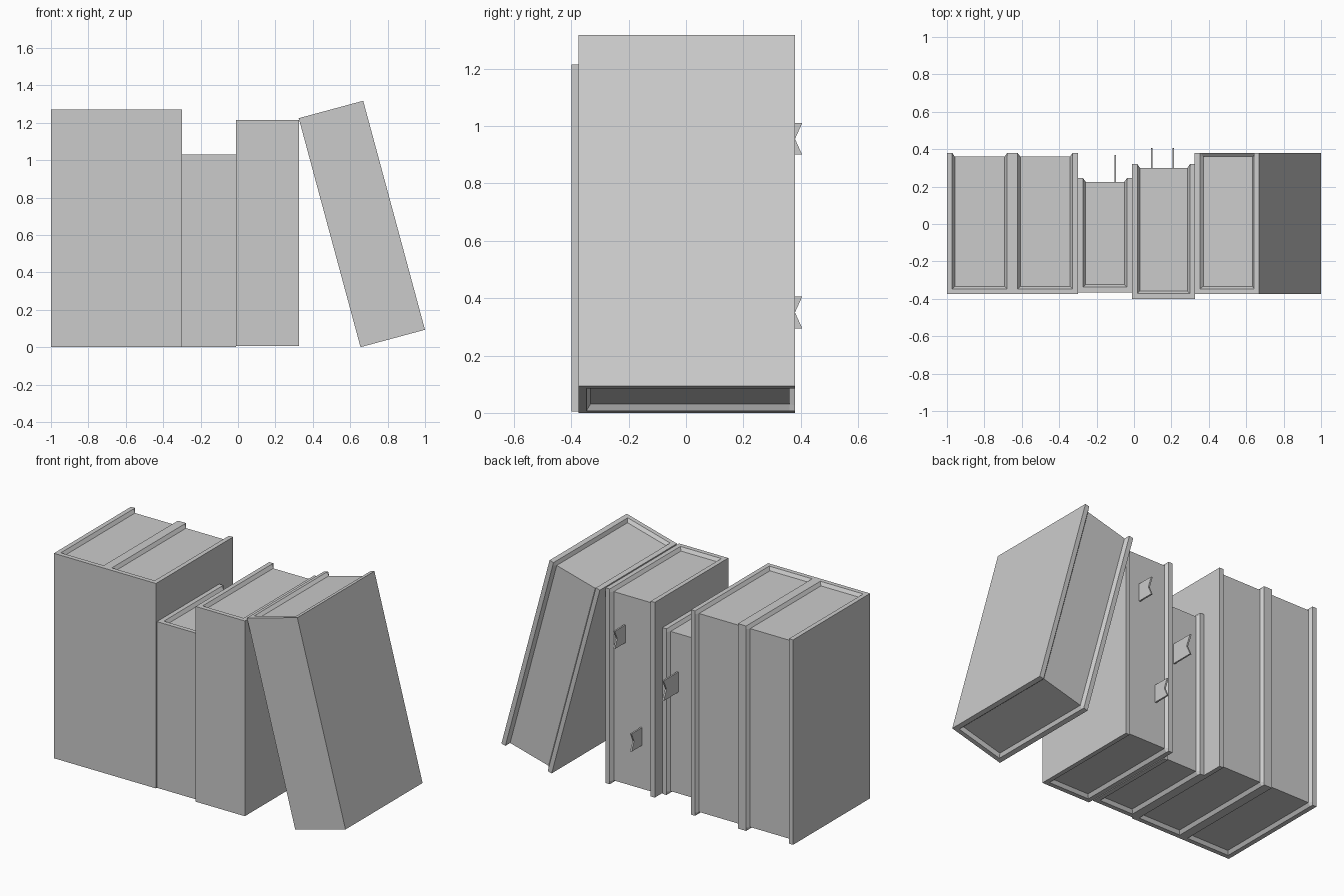
import bpy
import bmesh
import math

cube = bpy.data.objects.get("Cube")
if cube:
    bpy.data.objects.remove(cube, do_unlink=True)

grey = bpy.data.materials.new("plain_grey")
grey.use_nodes = True
colour = (0.6, 0.6, 0.6, 1)
grey.diffuse_color = colour
grey.node_tree.nodes["Principled BSDF"].inputs["Base Color"].default_value = colour

BOARD, RIM, RECESS = 0.042, 0.028, 0.02


def loft(name, rings):
    """Join equal rings of points into a closed, flat-shaded solid."""
    bm = bmesh.new()
    loops = [[bm.verts.new(p) for p in ring] for ring in rings]
    n = len(loops[0])
    for a, b in zip(loops, loops[1:]):
        for i in range(n):
            j = (i + 1) % n
            bm.faces.new((a[i], a[j], b[j], b[i]))
    bm.faces.new(loops[0][::-1])
    bm.faces.new(loops[-1])
    bmesh.ops.recalc_face_normals(bm, faces=bm.faces)
    mesh = bpy.data.meshes.new(name)
    bm.to_mesh(mesh)
    bm.free()
    mesh.materials.append(grey)
    obj = bpy.data.objects.new(name, mesh)
    bpy.context.collection.objects.link(obj)
    return obj


def cover_ring(width, front, back, board, z):
    """U-shaped section, open at the back, with chamfered board ends."""
    w = width / 2
    right = [(w, front), (w, back), (w - RIM, back),
             (w - board, back - RECESS), (w - board, front + board)]
    left = [(-x, y) for x, y in reversed(right)]
    return [(x, y, z) for x, y in right + left]


def book(name, x0, width, front, back, height, z=0, lean=0):
    """Book whose lower left edge sits at x0, z and which leans about it."""
    levels = ((0, RIM), (RECESS, BOARD), (height - RECESS, BOARD), (height, RIM))
    cover = loft(name + "_cover",
                 [cover_ring(width, front, back, b, h) for h, b in levels])
    # page block, overlapping slightly into the cover
    w = width / 2 - RIM - 0.005
    f, b = front + RIM, back - RECESS
    pages = loft(name + "_pages",
                 [[(-w, f, h), (w, f, h), (w, b, h), (-w, b, h)]
                  for h in (RECESS, height - RECESS)])
    for obj in (cover, pages):
        obj.rotation_euler.y = -lean
        obj.location = (x0 + width / 2 * math.cos(lean), 0,
                        z + width / 2 * math.sin(lean))


def bookmark(name, x, root, tip, notch, z, height):
    """Thin ribbon with a swallow-tail end."""
    h = height / 2
    outline = [(root, -h), (tip, -h), (notch, 0), (tip, h), (root, h)]
    loft(name, [[(x + s, y, z + dz) for y, dz in outline] for s in (-0.005, 0.005)])


# upright books
book("tall_book_outer", -1.0, 0.35, -0.375, 0.38, 1.27)
book("tall_book_inner", -0.65, 0.35, -0.375, 0.38, 1.27)
book("short_book", -0.30, 0.29, -0.365, 0.245, 1.03)
book("medium_book", -0.01, 0.337, -0.40, 0.32, 1.21, z=0.005)

# leaning book
book("leaning_book", 0.655, 0.357, -0.375, 0.38, 1.268, lean=math.radians(15.1))

# bookmarks
bookmark("short_book_bookmark", -0.10, 0.20, 0.37, 0.34, 0.71, 0.125)
bookmark("upper_bookmark", 0.21, 0.27, 0.405, 0.38, 0.955, 0.11)
bookmark("lower_bookmark", 0.095, 0.27, 0.405, 0.38, 0.35, 0.11)
